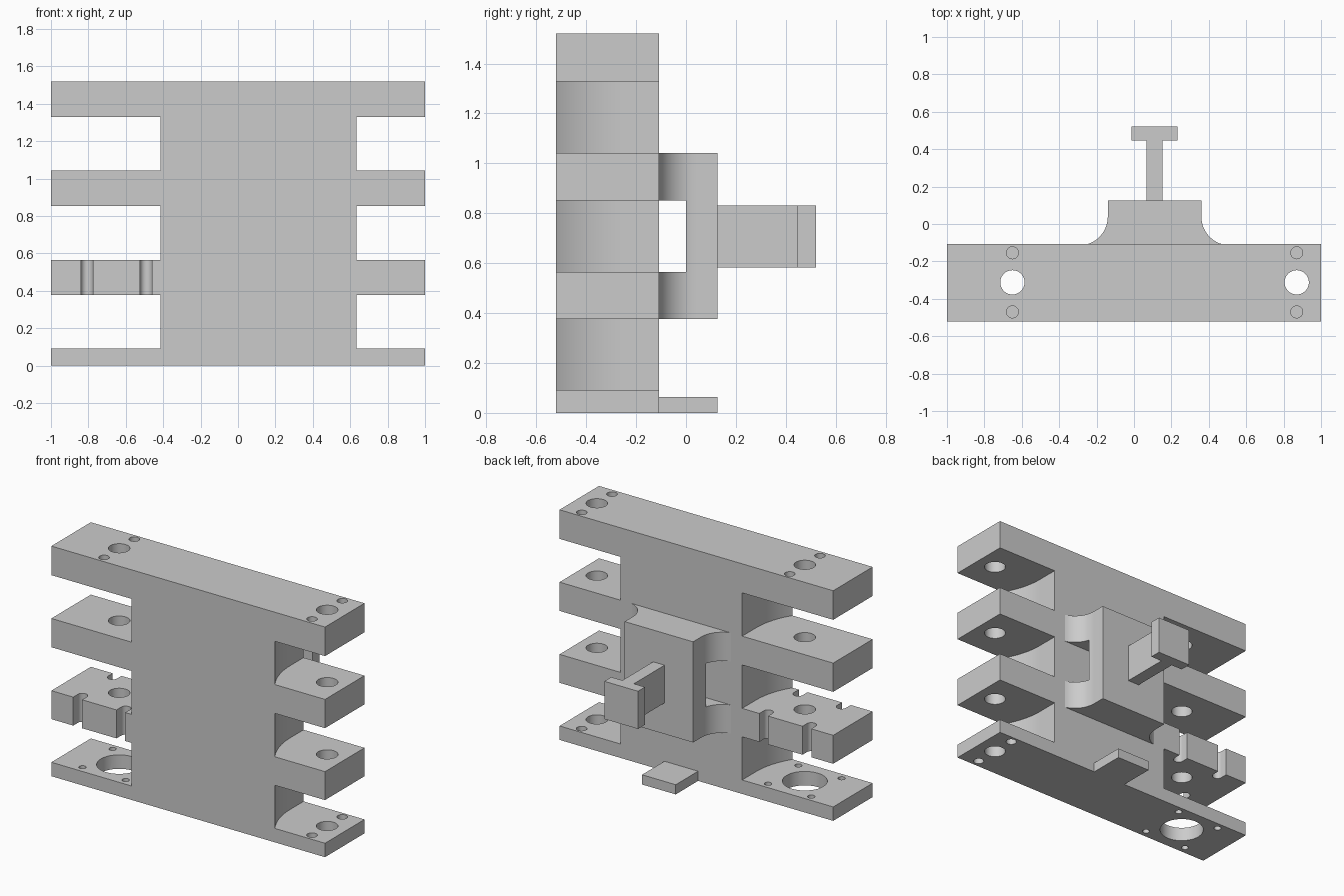
import bpy, bmesh, math

cube = bpy.data.objects.get("Cube")
if cube:
    bpy.data.objects.remove(cube, do_unlink=True)

grey = bpy.data.materials.new("plain grey")
grey.use_nodes = True
grey.diffuse_color = (0.6, 0.6, 0.6, 1)
grey.node_tree.nodes["Principled BSDF"].inputs["Base Color"].default_value = (0.6, 0.6, 0.6, 1)

MID = 0.11                  # symmetry plane of the mount
FRONT, BACK = -0.52, -0.108
AXIS_Y = -0.312             # centre line of the rod holes
REACH = 0.76                # rod distance from the symmetry plane
PITCH = 0.158               # screw hole offset
TOP = 1.52
GAPS = [(0.092, 0.377), (0.565, 0.852), (1.042, 1.328)]


def prism(name, outline, z0, z1):
    """Extrude an outline in the xy plane from z0 to z1."""
    bm = bmesh.new()
    face = bm.faces.new([bm.verts.new((x, y, z0)) for x, y in outline])
    ext = bmesh.ops.extrude_face_region(bm, geom=[face])
    for v in ext["geom"]:
        if isinstance(v, bmesh.types.BMVert):
            v.co.z = z1
    bmesh.ops.recalc_face_normals(bm, faces=bm.faces)
    mesh = bpy.data.meshes.new(name)
    bm.to_mesh(mesh)
    bm.free()
    mesh.materials.append(grey)
    obj = bpy.data.objects.new(name, mesh)
    bpy.context.collection.objects.link(obj)
    return obj


def box(name, x0, x1, y0, y1, z0, z1):
    return prism(name, [(x0, y0), (x1, y0), (x1, y1), (x0, y1)], z0, z1)


def arc(cx, cy, r, a0, a1, n):
    angles = [math.radians(a0 + (a1 - a0) * i / n) for i in range(n + 1)]
    return [(cx + r * math.cos(a), cy + r * math.sin(a)) for a in angles]


def rod(x, y, r, z0, z1):
    return prism("hole_cutter", arc(x, y, r, 0, 350, 35), z0, z1)


def activate(obj):
    bpy.ops.object.select_all(action="DESELECT")
    obj.select_set(True)
    bpy.context.view_layer.objects.active = obj


def cut(obj, cutter):
    cutter.hide_render = True
    mod = obj.modifiers.new("cut", "BOOLEAN")
    mod.operation = "DIFFERENCE"
    mod.solver = "EXACT"
    mod.object = cutter
    activate(obj)
    bpy.ops.object.modifier_apply(modifier=mod.name)
    bpy.data.objects.remove(cutter, do_unlink=True)


# Main block with shelves on both sides
body = box("shelf_block", -1, 1, FRONT, BACK, 0, TOP)

for side in (-1, 1):
    # Gaps between shelves, with a curved inner wall
    wall = arc(0.945, -0.25, 0.5, 180, 215, 14)
    profile = [(1.8, BACK + 0.1), (0.445, BACK + 0.1)] + wall + [(1.8, wall[-1][1])]
    profile = [(MID + side * x, y) for x, y in profile]
    for z0, z1 in GAPS:
        cut(body, prism("gap_cutter", profile, z0, z1))
    # Rod holes through every shelf, blind screw holes in the top
    x = MID + side * REACH
    cut(body, rod(x, AXIS_Y, 0.065, -0.1, TOP + 0.1))
    for s in (-1, 1):
        y = AXIS_Y + s * PITCH
        cut(body, rod(x, y, 0.032, TOP - 0.12, TOP + 0.1))
        if side > 0:
            cut(body, rod(x, y, 0.032, -0.1, 0.2))

# Motor seat: wide hole and four screw holes in one bottom shelf,
# open screw notches in the shelf above it
mx = MID - REACH
cut(body, rod(mx, AXIS_Y, 0.135, -0.1, 0.2))
for sx in (-1, 1):
    for sy in (-1, 1):
        x, y = mx + sx * PITCH, AXIS_Y + sy * PITCH
        cut(body, rod(x, y, 0.022, -0.1, 0.2))
        tip = arc(x, y, 0.032, 0, -sy * 180, 12)
        notch = tip + [(x - 0.032, y + sy * 0.15), (x + 0.032, y + sy * 0.15)]
        cut(body, prism("notch_cutter", notch, 0.3, 0.65))

# Flared bracket on the back with a belt channel
flare = arc(0.405, 0.04, 0.155, 180, 253, 12)
half = [(0.25, 0.126)] + flare[:-1] + [(0.362, BACK)]
outline = [(MID + x, y) for x, y in half] + [(MID - x, y) for x, y in reversed(half)]
bracket = prism("back_bracket", outline, 0.377, 1.042)
cut(bracket, box("channel_cutter", -1, 1, BACK - 0.1, 0, 0.565, 0.852))

# T-shaped tongue and bottom tab
stem = box("tongue_stem", 0.068, 0.152, 0.126, 0.447, 0.583, 0.832)
cap = box("tongue_cap", -0.013, 0.233, 0.447, 0.52, 0.583, 0.832)
tab = box("bottom_tab", -0.013, 0.233, BACK, 0.126, 0, 0.064)

for obj in (body, bracket):
    activate(obj)
    bpy.ops.object.shade_smooth_by_angle(angle=math.radians(25))
